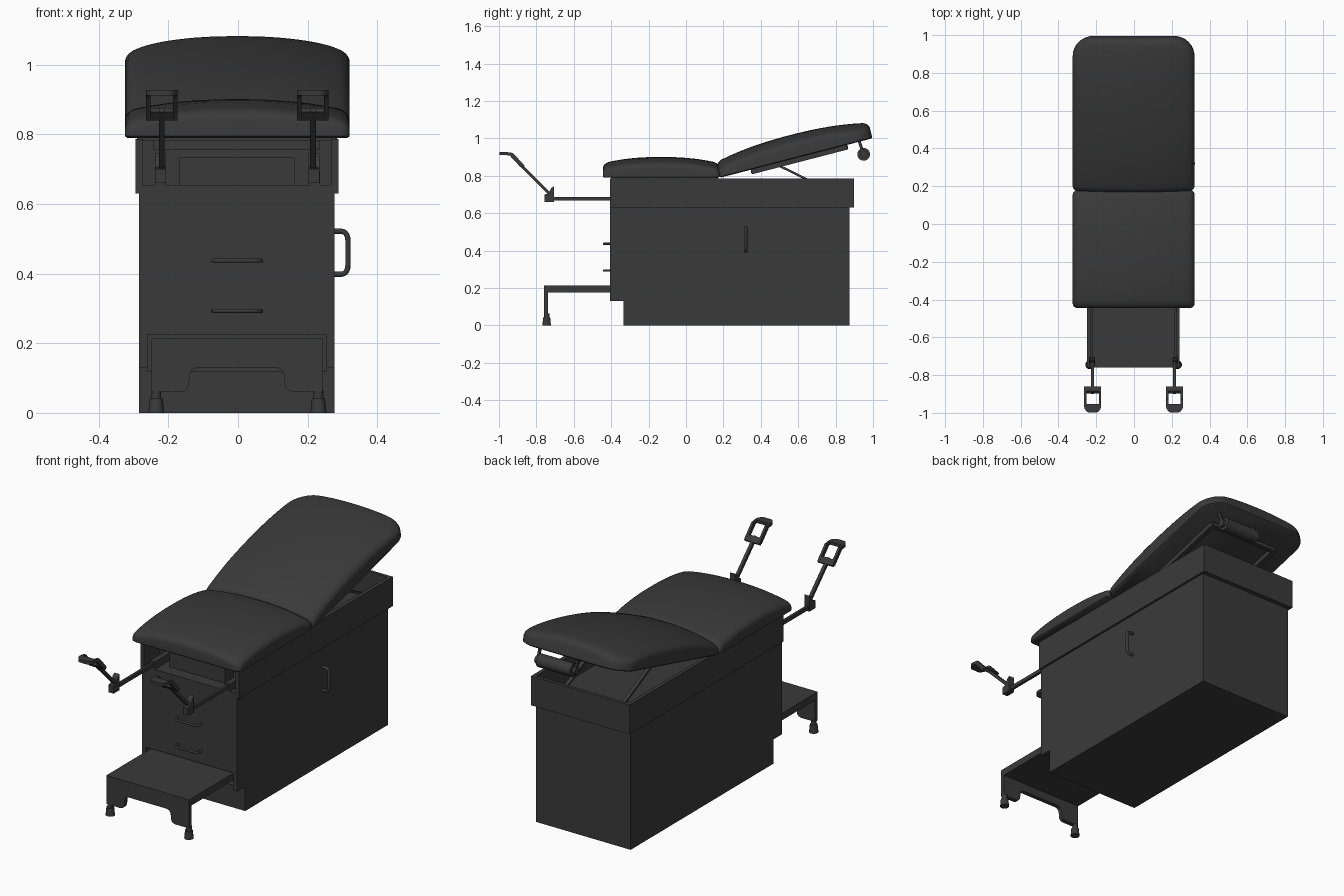
import bpy, bmesh, math
from mathutils import Vector as V, Matrix

if "Cube" in bpy.data.objects:
    bpy.data.objects.remove(bpy.data.objects["Cube"])

CX = -0.002  # centre line of the symmetric parts
DARK = bpy.data.materials.new('charcoal')
DARK.diffuse_color = (.042, .042, .042, 1)
DARK.use_nodes = True
DARK.node_tree.nodes["Principled BSDF"].inputs["Base Color"].default_value = DARK.diffuse_color


def activate(ob):
    bpy.ops.object.select_all(action='DESELECT')
    ob.select_set(True)
    bpy.context.view_layer.objects.active = ob


def add(name, bm, smooth=False):
    bmesh.ops.recalc_face_normals(bm, faces=bm.faces)
    me = bpy.data.meshes.new(name)
    bm.to_mesh(me)
    bm.free()
    me.materials.append(DARK)
    ob = bpy.data.objects.new(name, me)
    bpy.context.collection.objects.link(ob)
    activate(ob)
    if smooth:
        bpy.ops.object.shade_smooth_by_angle(angle=math.radians(40))
    return ob


def box(name, x, y, z):
    bm = bmesh.new()
    bmesh.ops.create_cube(bm, size=1)
    for v in bm.verts:
        v.co = [(r[0] + r[1]) / 2 + c * (r[1] - r[0]) for r, c in zip((x, y, z), v.co)]
    return add(name, bm)


def bar(name, p, q, w, h):
    p, q = V(p), V(q)
    bm = bmesh.new()
    bmesh.ops.create_cube(bm, size=1)
    rot = (q - p).to_track_quat('Y', 'Z').to_matrix().to_4x4()
    bm.transform(Matrix.Translation((p + q) / 2) @ rot @ Matrix.Diagonal((w, (q - p).length, h, 1)))
    return add(name, bm)


def fillet(pts, r):
    """Round the inner corners of an open path."""
    pts = [V(p) for p in pts]
    out = [pts[0]]
    for o, p, q in zip(pts, pts[1:], pts[2:]):
        a, b = o - p, q - p
        a = p + a.normalized() * min(r, a.length * .48)
        b = p + b.normalized() * min(r, b.length * .48)
        for k in range(6):
            t = k / 5
            out.append(a * (1 - t) ** 2 + p * 2 * t * (1 - t) + b * t * t)
    return out + [pts[-1]]


def prism(name, pts, axis, lo, hi):
    """Extrude a 2D outline along the x, y or z axis."""
    bm = bmesh.new()
    vs = []
    for p in pts:
        co = list(p)
        co.insert(axis, lo)
        vs.append(bm.verts.new(co))
    f = bm.faces.new(vs)
    ex = bmesh.ops.extrude_face_region(bm, geom=[f])
    d = V((0, 0, 0))
    d[axis] = hi - lo
    bmesh.ops.translate(bm, vec=d, verts=[g for g in ex['geom'] if isinstance(g, bmesh.types.BMVert)])
    return add(name, bm)


def tube(name, pts, r):
    cu = bpy.data.curves.new(name, 'CURVE')
    cu.dimensions = '3D'
    cu.bevel_depth, cu.bevel_resolution, cu.use_fill_caps = r, 3, True
    sp = cu.splines.new('POLY')
    sp.points.add(len(pts) - 1)
    for s, p in zip(sp.points, pts):
        s.co = (*p, 1)
    cu.materials.append(DARK)
    ob = bpy.data.objects.new(name, cu)
    bpy.context.collection.objects.link(ob)
    activate(ob)
    bpy.ops.object.convert(target='MESH')
    bpy.ops.object.shade_smooth_by_angle(angle=math.radians(40))


def cyl(name, p, q, r1, r2):
    p, q = V(p), V(q)
    bm = bmesh.new()
    bmesh.ops.create_cone(bm, cap_ends=True, segments=24, radius1=r1, radius2=r2, depth=(q - p).length)
    bm.transform(Matrix.Translation((p + q) / 2) @ (q - p).to_track_quat('Z', 'Y').to_matrix().to_4x4())
    return add(name, bm, True)


def cut(ob, x, y, z):
    c = box('cutter', x, y, z)
    c.hide_render = True
    m = ob.modifiers.new('cut', 'BOOLEAN')
    m.object, m.operation, m.solver = c, 'DIFFERENCE', 'EXACT'
    activate(ob)
    bpy.ops.object.modifier_apply(modifier='cut')
    bpy.data.objects.remove(c)


def pad(name, hw, ln, r0, r1, crown, pos, tilt):
    """Crowned cushion with arched edges; near corners have radius r0, far corners r1."""
    hl = ln / 2
    ring = []
    for sx, sy, r, a0 in ((1, -1, r0, -90), (1, 1, r1, 0), (-1, 1, r1, 90), (-1, -1, r0, 180)):
        for k in range(9):
            a = math.radians(a0 + 90 * k / 8)
            ring.append(V((sx * (hw - r) + r * math.cos(a), sy * (hl - r) + r * math.sin(a))))
    outline = []
    for i, p in enumerate(ring):
        q = ring[(i + 1) % len(ring)]
        n = 16 if (q - p).length > .2 else 1
        outline += [p.lerp(q, k / n) for k in range(n)]
    levels = [(.006, 0), (0, .005), (0, .018), (.003, .028), (.009, .035), (.018, .04), (.03, .043)]
    levels += [(d, .043) for d in (.05, .08, .115, .15, .2, .25, .29)]
    bm = bmesh.new()
    rows = []
    for d, h in levels:
        row = []
        for p in outline:
            x, y = p.x * (1 - d / hw), p.y * (1 - d / (hw if d > .04 else hl))
            c = crown * (2 - abs(x / hw) ** 2.3 - abs(y / hl) ** 2.3) if h > .01 else 0
            row.append(bm.verts.new((x, y + hl, h + c)))
        rows.append(row)
    n = len(outline)
    for a, b in zip(rows, rows[1:]):
        for i in range(n):
            bm.faces.new((a[i], a[(i + 1) % n], b[(i + 1) % n], b[i]))
    bm.faces.new(rows[0])
    top = bm.verts.new((0, hl, .043 + 2 * crown))
    for i in range(n):
        bm.faces.new((rows[-1][i], rows[-1][(i + 1) % n], top))
    bm.transform(Matrix.Translation(pos) @ Matrix.Rotation(tilt, 4, 'X'))
    return add(name, bm, True)


# Cabinet with toe kick and step slot
cab = prism('cabinet', [(-.335, 0), (.874, 0), (.874, .64), (-.405, .64), (-.405, .13), (-.335, .13)], 0, -.284, .277)
cut(cab, (-.26, .254), (-.5, -.3), (.12, .225))

# Open upper tray and its inner parts
tray = box('upper_tray', (-.294, .289), (-.405, .898), (.63, .787))
cut(tray, (-.274, .269), (-.5, .88), (.655, .9))
box('inner_panel', (-.274, .269), (-.27, -.25), (.655, .785))
box('inner_drawer', (-.168, .162), (-.34, -.26), (.655, .733))
box('front_crossbar', (-.243, .236), (-.38, -.355), (.757, .785))
box('seat_board', (-.29, .285), (-.40, .17), (.782, .793))

# Cushions
TILT = math.radians(14.5)
pad('seat_cushion', .3225, .625, .025, .025, .034, (-.002, -.445, .79), 0)
pad('back_cushion', .3225, .842, .025, .11, .042, (-.002, .182, .79), TILT)


def on_back(x, s, h):
    return (x, .182 + s * math.cos(TILT) - h * math.sin(TILT), .79 + s * math.sin(TILT) + h * math.cos(TILT))


# Back support frame and props
for s in (-1, 1):
    x = CX + s * .2
    bar('back_rail', on_back(x, .17, -.012), on_back(x, .70, -.012), .025, .026)
    bar('back_prop', (x - s * .03, .49, .858), (x - s * .03, .83, .69), .02, .012)
for d in (.18, .45, .69):
    bar('back_crossbar', on_back(CX - .2, d, -.010), on_back(CX + .2, d, -.010), .025, .018)

# Paper roll under the head end
cyl('paper_roll', (0, .95, .915), (.2, .95, .915), .034, .034)
for x in (-.012, .212):
    cyl('roll_hub', (x - .008, .95, .915), (x + .008, .95, .915), .02, .02)
    bar('roll_bracket', (x, .95, .915), (x, .925, .99), .01, .016)

# Pull handles
for z in (.293, .437):
    tube('drawer_pull', fillet([(-.07, -.40, z), (-.07, -.439, z), (.066, -.439, z), (.066, -.40, z)], .03), .006)
tube('side_handle', fillet([(.27, .32, .398), (.316, .32, .398), (.316, .32, .522), (.27, .32, .522)], .03), .008)

# Pull-out step
box('step_tread', (-.248, .242), (-.757, -.30), (.175, .213))
legs = [(-.248, .213), (-.248, .06), (-.14, .06), (-.14, .13), (.134, .13), (.134, .06), (.242, .06), (.242, .213)]
prism('step_front', legs[:1] + fillet(legs[1:-1], .03) + legs[-1:], 1, -.76, -.737)

# Mirrored step feet and leg supports
for s in (-1, 1):
    X = lambda x: CX + s * x
    cyl('foot_stem', (X(.233), -.745, .035), (X(.233), -.745, .065), .014, .014)
    cyl('foot', (X(.233), -.745, 0), (X(.233), -.745, .042), .023, .019)
    bar('support_rod', (X(.222), -.26, .677), (X(.222), -.75, .677), .014, .02)
    bar('rod_socket', (X(.222), -.405, .675), (X(.222), -.27, .675), .03, .04)
    xs = sorted((X(.205), X(.236)))
    prism('hinge_block', [(-.757, .66), (-.705, .66), (-.705, .745), (-.72, .735), (-.735, .705), (-.757, .70)], 0, *xs)
    bar('support_arm', (X(.217), -.73, .705), (X(.217), -.895, .87), .017, .016)
    # Foot rest loop
    x = X(.217)
    for o in (-.039, .039):
        bar('rest_side', (x + o, -.876, .853), (x + o, -.934, .915), .013, .022)
        bar('rest_side_top', (x + o, -.928, .915), (x + o, -.965, .919), .013, .016)
    bar('rest_heel', (x, -.868, .846), (x, -.89, .87), .09, .018)
    toe = [(x + a, b) for a, b in ((-.045, -.952), (-.045, -.975), (-.028, -.998), (.028, -.998), (.045, -.975), (.045, -.952))]
    prism('rest_toe', fillet(toe, .012), 2, .911, .927)
